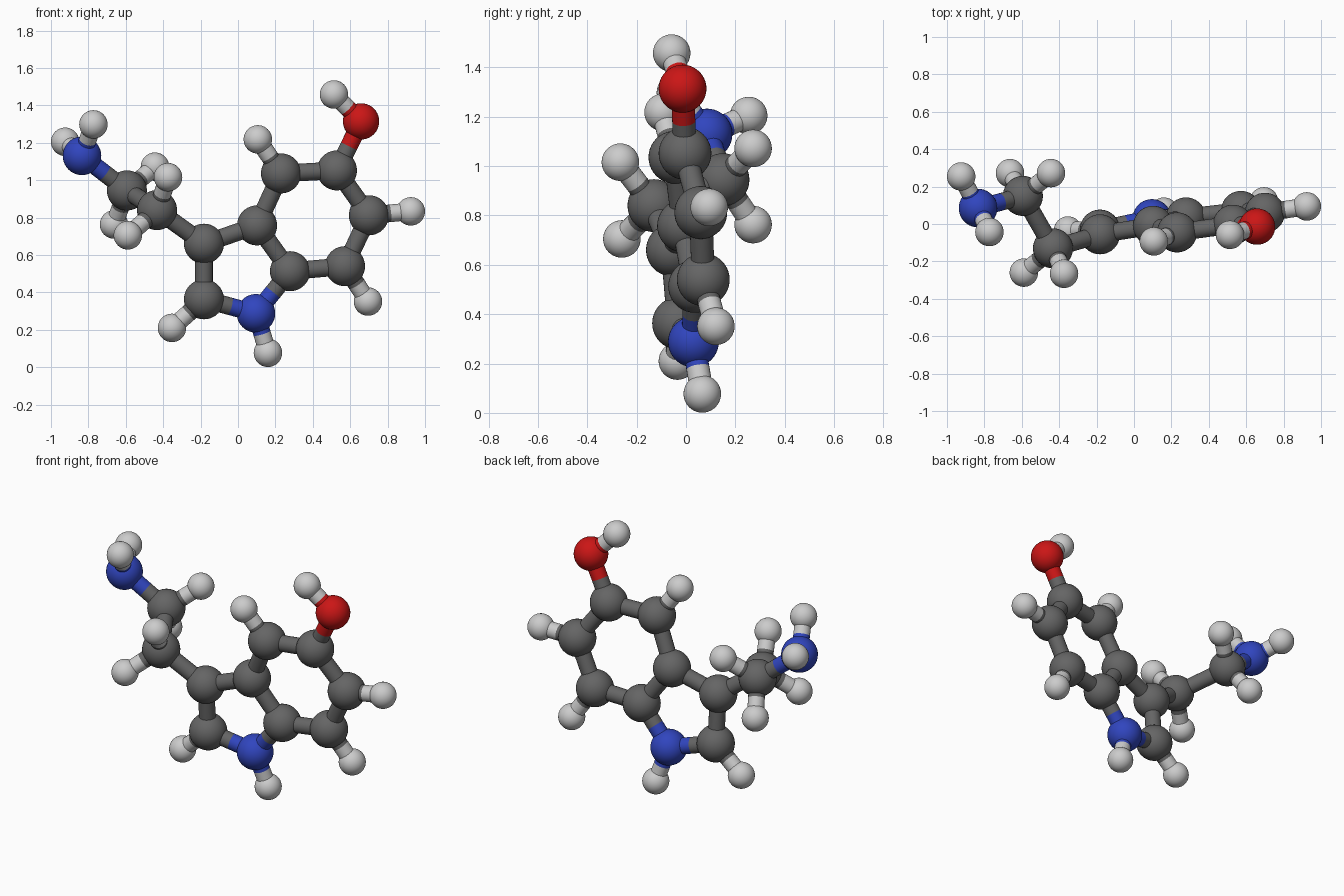
import bpy
from mathutils import Vector

if "Cube" in bpy.data.objects:
    bpy.data.objects.remove(bpy.data.objects["Cube"])

BOND_R = 0.047


def material(name, rgb):
    m = bpy.data.materials.new(name)
    m.diffuse_color = (*rgb, 1)
    m.use_nodes = True
    m.node_tree.nodes["Principled BSDF"].inputs["Base Color"].default_value = m.diffuse_color
    return m


# element: (plain name, ball radius, material)
ELEMENTS = {
    "C": ("carbon", 0.107, material("dark_grey", (0.13, 0.13, 0.13))),
    "N": ("nitrogen", 0.103, material("blue", (0.03, 0.06, 0.52))),
    "O": ("oxygen", 0.097, material("red", (0.6, 0.008, 0.008))),
    "H": ("hydrogen", 0.076, material("light_grey", (0.65, 0.65, 0.65))),
}

# Atom centres; the first letter of each key is the element
ATOMS = {
    # five-sided ring
    "N1": (0.096, 0.03, 0.288),
    "C2": (-0.182, -0.03, 0.363),
    "C3": (-0.182, -0.055, 0.66),
    "C3a": (0.102, -0.01, 0.758),
    "C7a": (0.278, 0.035, 0.513),
    # six-sided ring
    "C4": (0.23, -0.045, 1.036),
    "C5": (0.529, -0.004, 1.052),
    "C6": (0.70, 0.06, 0.812),
    "C7": (0.572, 0.07, 0.54),
    "O5": (0.658, -0.014, 1.314),
    # side chain
    "Cb": (-0.433, -0.13, 0.84),
    "Ca": (-0.594, 0.15, 0.945),
    "Na": (-0.834, 0.085, 1.13),
    # hydrogens
    "H1": (0.16, 0.066, 0.077),
    "H2": (-0.353, -0.035, 0.21),
    "H4": (0.106, -0.093, 1.218),
    "H5": (0.513, -0.058, 1.458),
    "H6": (0.924, 0.094, 0.833),
    "H7": (0.695, 0.121, 0.351),
    "Hb1": (-0.374, -0.266, 1.016),
    "Hb2": (-0.589, -0.26, 0.705),
    "Ha1": (-0.444, 0.272, 1.072),
    "Ha2": (-0.663, 0.272, 0.763),
    "Hn1": (-0.924, 0.254, 1.205),
    "Hn2": (-0.773, -0.043, 1.298),
}

BONDS = """N1-C2 C2-C3 C3-C3a C3a-C7a C7a-N1 C3a-C4 C4-C5 C5-C6 C6-C7 C7-C7a
C5-O5 O5-H5 C3-Cb Cb-Ca Ca-Na N1-H1 C2-H2 C4-H4 C6-H6 C7-H7
Cb-Hb1 Cb-Hb2 Ca-Ha1 Ca-Ha2 Na-Hn1 Na-Hn2""".split()


def finish(name, mat):
    ob = bpy.context.object
    ob.name = name
    ob.data.materials.append(mat)
    bpy.ops.object.shade_smooth_by_angle()


def ball(key):
    name, radius, mat = ELEMENTS[key[0]]
    bpy.ops.mesh.primitive_uv_sphere_add(
        segments=40, ring_count=20, radius=radius, location=ATOMS[key])
    finish(f"{name}_ball_{key}", mat)


def half_stick(key, other):
    # stick from the atom to the bond's midpoint, in the atom's colour
    name, _, mat = ELEMENTS[key[0]]
    a = Vector(ATOMS[key])
    mid = (a + Vector(ATOMS[other])) / 2
    d = mid - a
    bpy.ops.mesh.primitive_cylinder_add(
        vertices=24, radius=BOND_R, depth=d.length, location=(a + mid) / 2,
        rotation=d.to_track_quat("Z", "Y").to_euler())
    finish(f"{name}_stick_{key}_{other}", mat)


for key in ATOMS:
    ball(key)

for bond in BONDS:
    p, q = bond.split("-")
    half_stick(p, q)
    half_stick(q, p)
